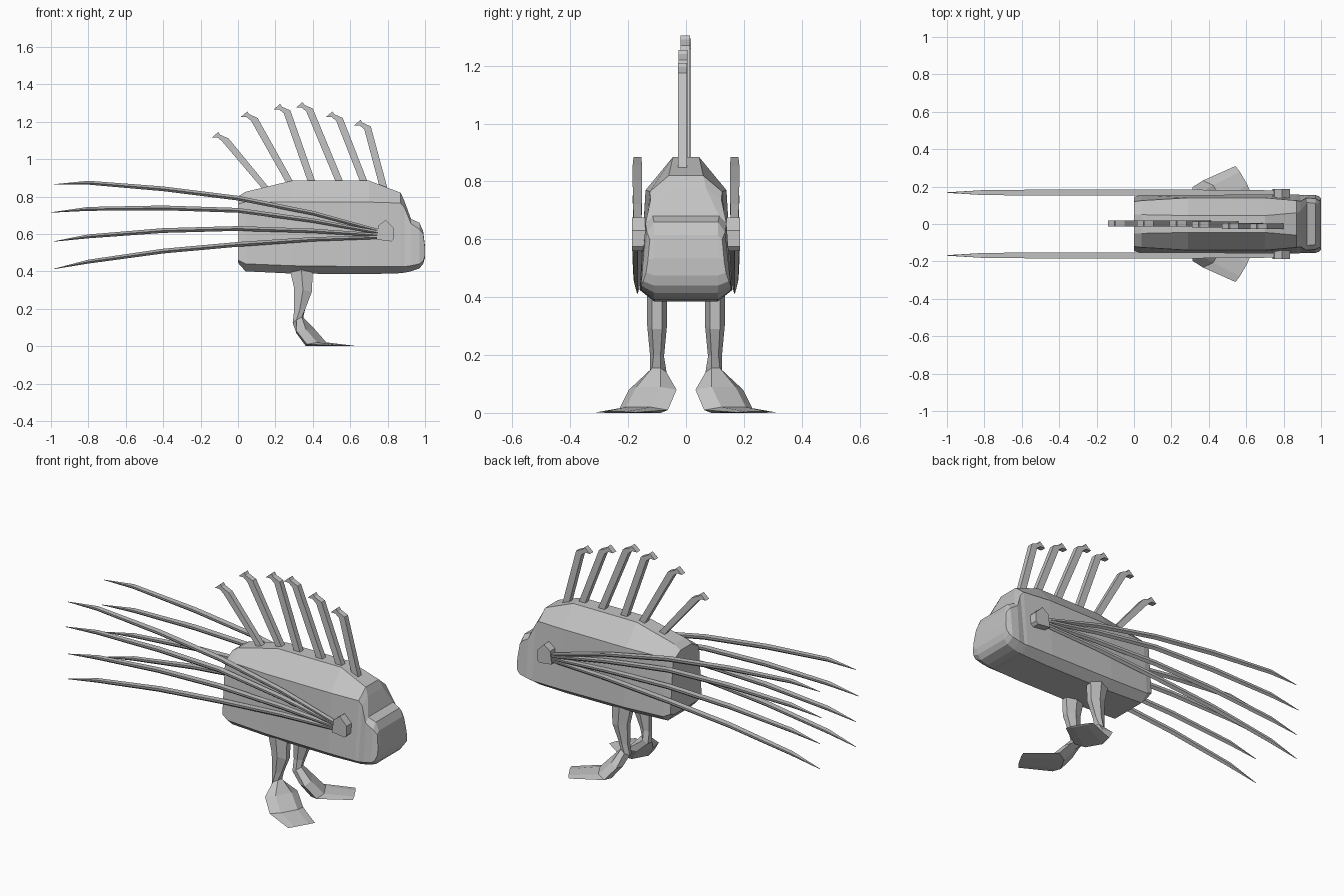
import bpy, bmesh, math
from mathutils import Vector

grey = bpy.data.materials.new("plain grey")
grey.diffuse_color = (0.55, 0.55, 0.55, 1)


def finish(name, bm):
    bmesh.ops.recalc_face_normals(bm, faces=bm.faces)
    me = bpy.data.meshes.new(name)
    bm.to_mesh(me)
    bm.free()
    me.materials.append(grey)
    ob = bpy.data.objects.new(name, me)
    bpy.context.collection.objects.link(ob)
    return ob


def loft(name, rings):
    bm = bmesh.new()
    loops = [[bm.verts.new(p) for p in r] for r in rings]
    n = len(loops[0])
    for a, b in zip(loops, loops[1:]):
        for i in range(n):
            j = (i + 1) % n
            bm.faces.new((a[i], a[j], b[j], b[i]))
    bm.faces.new(loops[0])
    bm.faces.new(loops[-1])
    return finish(name, bm)


def plate(name, pts, y0, y1):
    return loft(name, [[(x, y, z) for x, z in pts] for y in (y0, y1)])


# body and snout: x, then z and half width of bottom, side, shoulder, top
stations = [
    (0.00, .445, .11, .46, .145, .76, .12, .80, .05),
    (0.04, .40, .11, .44, .155, .77, .125, .825, .05),
    (0.29, .388, .11, .43, .16, .77, .14, .885, .045),
    (0.70, .385, .11, .425, .16, .77, .14, .885, .045),
    (0.87, .39, .11, .425, .158, .765, .125, .82, .06),
    (0.89, .393, .11, .425, .156, .74, .122, .775, .07),
    (0.925, .40, .11, .43, .156, .655, .14, .68, .115),
    (0.97, .415, .11, .44, .155, .625, .135, .66, .11),
    (0.99, .44, .11, .455, .148, .60, .125, .615, .11),
    (1.00, .475, .11, .485, .138, .525, .132, .535, .11),
]
rings = []
for x, *s in stations:
    half = [(s[i + 1], s[i]) for i in (0, 2, 4, 6)]
    rings.append([(x, w, z) for w, z in half] + [(x, -w, z) for w, z in reversed(half)])
loft("body", rings)

# hooked back spines: base, knee, y offset
spines = [
    ((.16, .83), (-.07, 1.11), .002), ((.285, .86), (.085, 1.22), .002),
    ((.40, .86), (.26, 1.26), .002), ((.55, .86), (.38, 1.27), -.003),
    ((.68, .86), (.54, 1.22), -.01), ((.78, .84), (.69, 1.175), -.012),
]
for i, ((bx, bz), (kx, kz), y) in enumerate(spines):
    pts = [(bx - .02, bz), (kx - .015, kz - .015), (kx - .04, kz + .005),
           (kx - .07, kz + .005), (kx - .035, kz + .035), (kx - .025, kz + .02),
           (kx + .02, kz), (bx + .02, bz)]
    plate(f"back_spine_{i + 1}", pts, y - .016, y + .016)

# wing feather paths (x, z), root to tip
feathers = [
    [(.75, .62), (.4, .715), (0, .795), (-.4, .845), (-.8, .877), (-.985, .865)],
    [(.75, .61), (.4, .675), (0, .73), (-.4, .743), (-.8, .737), (-1, .715)],
    [(.75, .597), (.4, .62), (0, .633), (-.4, .622), (-.8, .59), (-.985, .56)],
    [(.75, .585), (.4, .575), (0, .548), (-.4, .512), (-.8, .455), (-.985, .413)],
]
hub = [(.74, .57), (.82, .56), (.835, .575), (.835, .63), (.79, .675), (.75, .645)]
# leg sections: back point, front point (forward, z), half width, turn out angle
leg = [
    ((-.06, .42), (.065, .42), .035, 0), ((-.035, .31), (.06, .29), .034, 0),
    ((-.035, .19), (.025, .20), .024, 0), ((-.04, .125), (.01, .155), .03, 15),
    ((.0, .07), (.06, .09), .095, 30), ((.06, 0), (.13, .02), .098, 30),
    ((.28, 0), (.29, .004), .078, 30),
]
for side, s in (("left", 1), ("right", -1)):
    for i, path in enumerate(feathers):
        rings = []
        for k, (x, z) in enumerate(path):
            f = (.8, 1, 1.1, 1.1, .9, .1)[k]
            sec = [(-.015, .008), (.015, .008), (.013, -.004), (0, -.015), (-.013, -.004)]
            rings.append([(x, s * (.168 + a * f), z + b * f) for a, b in sec])
        loft(f"{side}_feather_{i + 1}", rings)
    plate(f"{side}_wing_root", hub, s * .14, s * .187)

    # leg with webbed foot
    rings = []
    for (bd, bz), (fd, fz), w, ang in leg:
        a = math.radians(ang)
        fwd, out = Vector((math.cos(a), math.sin(a))), Vector((-math.sin(a), math.cos(a)))
        md, mz = (bd + fd) / 2, (bz + fz) / 2
        ring = []
        for d, z, k in ((fd, fz, .5), (md, mz, 1), (bd, bz, .5),
                        (bd, bz, -.5), (md, mz, -1), (fd, fz, -.5)):
            p = Vector((.335, .10)) + fwd * d + out * (k * w)
            ring.append((p.x, s * p.y, z))
        rings.append(ring)
    loft(f"{side}_leg", rings)
